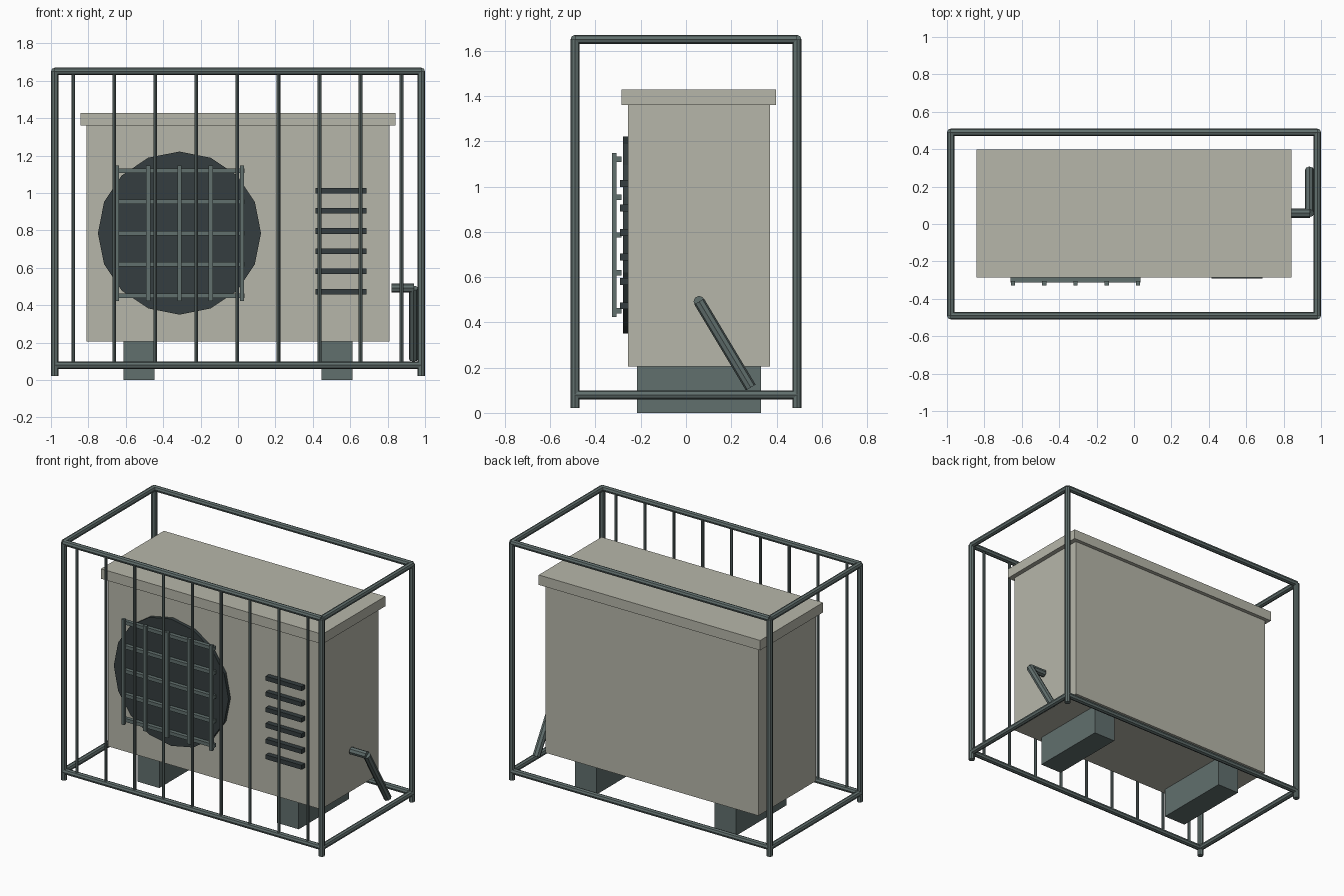
import bpy
from mathutils import Vector

if "Cube" in bpy.data.objects:
    bpy.data.objects.remove(bpy.data.objects["Cube"])


def material(name, rgb):
    m = bpy.data.materials.new(name)
    m.diffuse_color = (*rgb, 1)
    m.use_nodes = True
    m.node_tree.nodes["Principled BSDF"].inputs["Base Color"].default_value = m.diffuse_color
    return m


BEIGE = material("casing_beige", (0.47, 0.47, 0.40))
STEEL = material("steel_grey", (0.12, 0.16, 0.155))
DARK = material("dark_vent", (0.035, 0.048, 0.05))


def finish(name, mat):
    ob = bpy.context.object
    ob.name = name
    ob.data.materials.append(mat)
    return ob


def box(name, lo, hi, mat):
    lo, hi = Vector(lo), Vector(hi)
    bpy.ops.mesh.primitive_cube_add(size=1, location=(lo + hi) / 2)
    bpy.context.object.scale = hi - lo
    return finish(name, mat)


def rod(name, a, b, r, mat, sides=8):
    a, b = Vector(a), Vector(b)
    bpy.ops.mesh.primitive_cylinder_add(vertices=sides, radius=r, depth=(b - a).length,
                                        location=(a + b) / 2)
    bpy.context.object.rotation_euler = (b - a).to_track_quat('Z', 'Y').to_euler()
    return finish(name, mat)


# Casing and overhanging lid
box("casing", (-0.81, -0.256, 0.205), (0.81, 0.371, 1.362), BEIGE)
box("lid", (-0.842, -0.286, 1.36), (0.842, 0.397, 1.428), BEIGE)

# Support feet
for s in (-1, 1):
    box("foot", (s * 0.53 - 0.083, -0.216, 0), (s * 0.53 + 0.083, 0.331, 0.206), STEEL)

# Fan opening with grille of crossed bars
FX, FZ = -0.313, 0.786
rod("fan_disc", (FX, -0.279, FZ), (FX, -0.25, FZ), 0.436, DARK, 16)
for i in range(-2, 3):
    z, x = FZ + i * 0.167, FX + i * 0.167
    box("grille_horizontal", (FX - 0.347, -0.312, z - 0.012),
        (FX + 0.347, -0.286, z + 0.012), STEEL)
    box("grille_vertical", (x - 0.011, -0.328, FZ - 0.362),
        (x + 0.011, -0.306, FZ + 0.362), STEEL)

# Side louvers
for i in range(6):
    z = 0.473 + i * 0.108
    box("louver", (0.414, -0.291, z - 0.015), (0.687, -0.25, z + 0.015), DARK)

# Cage frame: posts, then top and bottom rails
X, Y = 0.98, 0.49
for sx in (-1, 1):
    for sy in (-1, 1):
        rod("cage_post", (sx * X, sy * Y, 0.022), (sx * X, sy * Y, 1.65), 0.02, STEEL)
for z in (0.08, 1.65):
    for s in (-1, 1):
        rod("cage_long_rail", (-X, s * Y, z), (X, s * Y, z), 0.02, STEEL)
        rod("cage_short_rail", (s * X, -Y, z), (s * X, Y, z), 0.02, STEEL)

# Front cage bars
for i in range(9):
    x = -0.881 + i * 0.2194
    rod("cage_bar", (x, -Y, 0.08), (x, -Y, 1.65), 0.01, STEEL)

# Bent pipe on the right side
rod("pipe_stub", (0.822, 0.058, 0.492), (0.942, 0.058, 0.492), 0.025, STEEL)
rod("pipe_drop", (0.938, 0.058, 0.492), (0.938, 0.286, 0.112), 0.025, STEEL)

# The feet stand on the ground
assert min(o.location.z for o in bpy.data.objects) > 0
